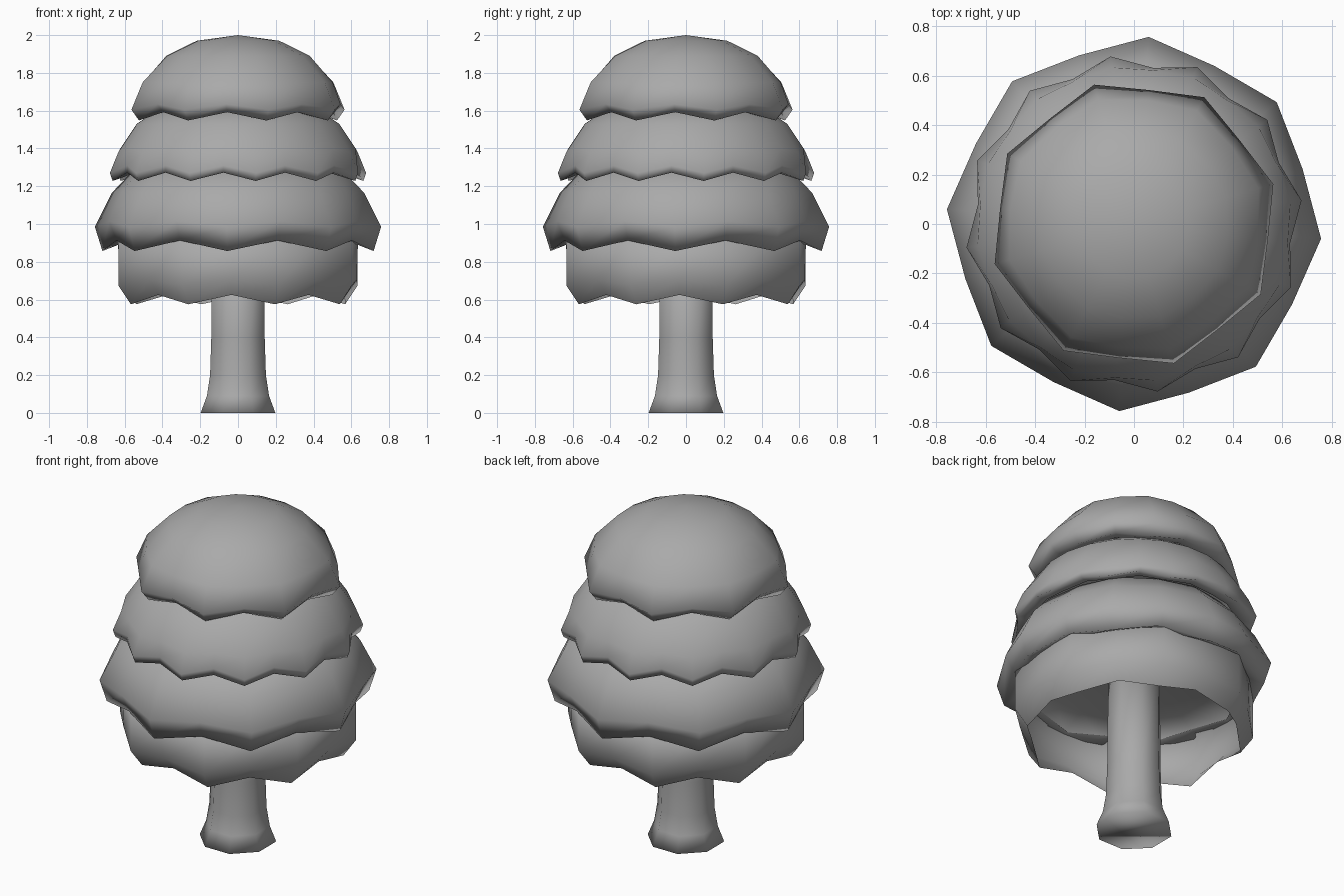
import bpy, bmesh
from math import cos, sin, radians, pi

cube = bpy.data.objects.get("Cube")
if cube:
    bpy.data.objects.remove(cube, do_unlink=True)

grey = bpy.data.materials.new("plain grey")
grey.use_nodes = True
colour = (0.4, 0.4, 0.4, 1)
grey.diffuse_color = colour
grey.node_tree.nodes["Principled BSDF"].inputs["Base Color"].default_value = colour


def lathe(name, tips, offset, rows, peak=None, base_cap=False):
    """Stack of scalloped rings; each row is radius, height, radius dip, height wave."""
    bm = bmesh.new()
    count = tips * 2
    rings = []
    for r, z, dip, wave in rows:
        ring = []
        for i in range(count):
            a = radians(offset) + pi * i / tips
            valley = i % 2
            rad = r * (1 - dip * valley)
            height = z + (wave if valley else -wave)
            ring.append(bm.verts.new((rad * cos(a), rad * sin(a), height)))
        rings.append(ring)
    for low, high in zip(rings, rings[1:]):
        for i in range(count):
            j = (i + 1) % count
            bm.faces.new((low[i], low[j], high[j], high[i]))
    # Close the top with a fan to a peak, or with one flat face
    top = rings[-1]
    if peak is None:
        bm.faces.new(top)
    else:
        pole = bm.verts.new((0, 0, peak))
        for i in range(count):
            bm.faces.new((top[i], top[(i + 1) % count], pole))
    if base_cap:
        bm.faces.new(rings[0][::-1])
    for face in bm.faces:
        face.smooth = True
    mesh = bpy.data.meshes.new(name)
    bm.to_mesh(mesh)
    bm.free()
    mesh.materials.append(grey)
    bpy.context.collection.objects.link(bpy.data.objects.new(name, mesh))


# Flared trunk
lathe("trunk", 4, 22.5, [
    (0.214, 0, 0, 0), (0.178, 0.09, 0, 0), (0.16, 0.2, 0, 0),
    (0.153, 0.4, 0, 0), (0.148, 0.96, 0, 0)], base_cap=True)

# Lowest foliage tier, hollow underneath
lathe("foliage_bottom", 8, 19, [
    (0.60, 0.60, 0.06, 0.025), (0.67, 0.69, 0.06, 0.015),
    (0.67, 0.91, 0.05, 0), (0.50, 0.97, 0.04, 0)])

# Widest tier
lathe("foliage_lower", 8, -4.5, [
    (0.62, 0.92, 0.04, 0.01), (0.72, 0.885, 0.06, 0.028),
    (0.76, 1.0, 0.055, 0.015), (0.67, 1.17, 0.04, 0.005),
    (0.56, 1.28, 0.02, 0)], peak=1.35)

# Finely scalloped tier
lathe("foliage_upper", 12, 8, [
    (0.58, 1.27, 0.02, 0.01), (0.67, 1.25, 0.05, 0.022),
    (0.685, 1.29, 0.07, 0.02), (0.64, 1.39, 0.02, 0.01),
    (0.54, 1.53, 0, 0), (0.42, 1.61, 0, 0)], peak=1.66)

# Domed crown
lathe("foliage_crown", 8, 16, [
    (0.46, 1.59, 0.04, 0.01), (0.545, 1.57, 0.07, 0.022),
    (0.587, 1.62, 0.07, 0.015), (0.525, 1.75, 0.04, 0),
    (0.39, 1.89, 0.02, 0), (0.22, 1.97, 0, 0)], peak=2.0)
